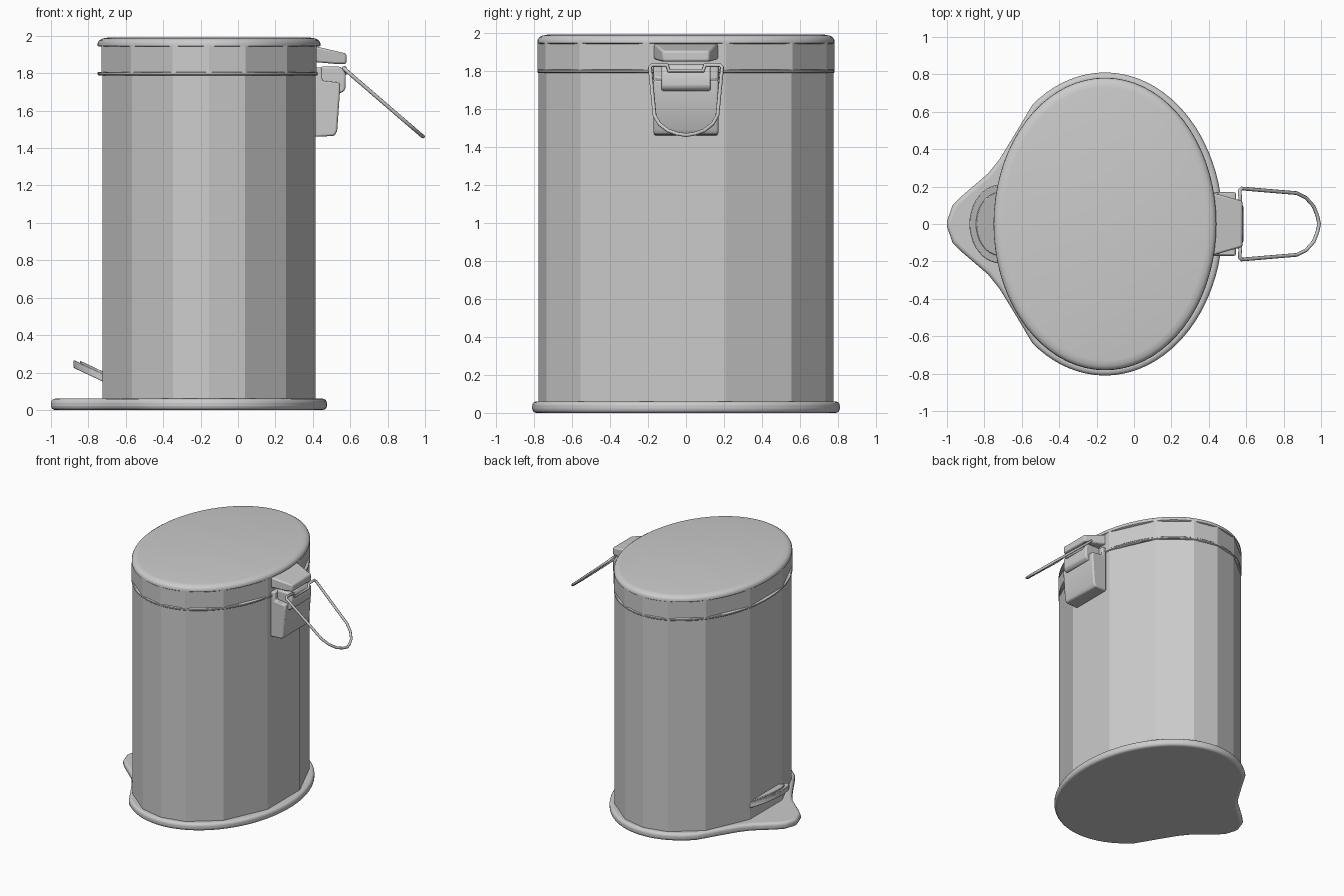
import bpy, bmesh
from math import sin, cos, pi, radians
from mathutils import Vector

if "Cube" in bpy.data.objects:
    bpy.data.objects.remove(bpy.data.objects["Cube"])

steel = bpy.data.materials.new("brushed grey")
steel.use_nodes = True
GREY = (0.6, 0.6, 0.6, 1)
steel.diffuse_color = GREY
steel.node_tree.nodes["Principled BSDF"].inputs["Base Color"].default_value = GREY

CX, RX, RY = -0.155, 0.594, 0.78   # oval of the bin


def finish(name, bm, bevel=0, segments=2, smooth=True):
    bmesh.ops.recalc_face_normals(bm, faces=bm.faces)
    mesh = bpy.data.meshes.new(name)
    bm.to_mesh(mesh)
    bm.free()
    ob = bpy.data.objects.new(name, mesh)
    bpy.context.collection.objects.link(ob)
    mesh.materials.append(steel)
    if bevel:
        mod = ob.modifiers.new("rounded edges", "BEVEL")
        mod.width, mod.segments = bevel, segments
        mod.limit_method, mod.angle_limit = "ANGLE", radians(40)
    if smooth:
        bpy.ops.object.select_all(action="DESELECT")
        ob.select_set(True)
        bpy.context.view_layer.objects.active = ob
        bpy.ops.object.shade_smooth_by_angle(angle=radians(40))
    return ob


def loft(name, loops, **kw):
    """Skin a stack of equal-length closed loops and cap both ends."""
    bm = bmesh.new()
    rings = [[bm.verts.new(p) for p in loop] for loop in loops]
    n = len(rings[0])
    for a, b in zip(rings, rings[1:]):
        for i in range(n):
            j = (i + 1) % n
            bm.faces.new((a[i], a[j], b[j], b[i]))
    bm.faces.new(rings[0][::-1])
    bm.faces.new(rings[-1])
    return finish(name, bm, **kw)


def oval(angles, z, grow=0):
    return [(CX + (RX + grow) * cos(a), (RY + grow) * sin(a), z) for a in angles]


def side_profile(name, pts, half_width, taper=0, **kw):
    """Extrude an x-z profile across y; taper narrows it with distance from the bin."""
    x0 = min(p[0] for p in pts)
    loops = [[(x, s * (half_width - taper * (x - x0)), z) for x, z in pts] for s in (-1, 1)]
    return loft(name, loops, **kw)


# Faceted drum and lid skirt share the same oval polygon
quarter = [15.6, 45.7, 71]
half = quarter + [90] + [180 - a for a in reversed(quarter)]
facets = [radians(a) for a in half + [a + 180 for a in half]]
fine = [2 * pi * i / 72 for i in range(72)]

loft("drum", [oval(facets, 0.04, -0.003), oval(facets, 1.82, -0.003)], smooth=False)
loft("lid_skirt", [oval(facets, 1.8, 0.002), oval(facets, 1.95, 0.002)], smooth=False)
loft("lid_lip", [oval(fine, z, g) for z, g in
                 ((1.788, -0.004), (1.793, 0.002), (1.803, 0.002), (1.808, -0.004))])
loft("lid_top", [oval(fine, z, g) for z, g in
                 ((1.942, -0.006), (1.947, 0.001), (1.962, 0.001), (1.975, -0.006),
                  (1.985, -0.022), (1.99, -0.05))])

# Base plate: oval that flows into a pointed tail under the pedal
tail = [(-0.64, 0.475), (-0.72, 0.345), (-0.78, 0.27), (-0.85, 0.21),
        (-0.92, 0.15), (-0.97, 0.1), (-1.0, 0.015)]
arc = [(CX + 0.63 * cos(a), 0.81 * sin(a)) for a in (radians(d) for d in range(0, 129, 4))]
upper = arc + tail
outline = upper + [(x, -y) for x, y in reversed(upper[1:])]
loft("base_plate", [[(x, y, z) for x, y in outline] for z in (0, 0.06)],
     bevel=0.022, segments=4)


# Pedal: tilted half-moon slab with a raised pad
def half_moon(name, depth, half_width, low, high):
    steps = [pi / 2 + pi * i / 20 for i in range(21)]
    flat = [(depth * cos(a), half_width * sin(a)) for a in steps]
    return loft(name, [[(-0.715 + u, v, 0.17 - 0.47 * u + h) for u, v in flat]
                       for h in (low, high)], bevel=0.005)


half_moon("pedal", 0.165, 0.21, -0.022, 0.02)
half_moon("pedal_pad", 0.13, 0.17, 0.015, 0.032)

# Hinge: cap on the lid, back plate and knuckle on the drum
side_profile("hinge_cap", [(0.41, 1.86), (0.52, 1.85), (0.58, 1.85), (0.58, 1.905), (0.41, 1.945)],
             0.17, taper=0.28, bevel=0.01)
side_profile("hinge_back_plate", [(0.41, 1.46), (0.515, 1.465), (0.53, 1.49), (0.545, 1.7),
                                  (0.545, 1.75), (0.45, 1.76), (0.45, 1.83), (0.41, 1.83)],
             0.17, bevel=0.01)
side_profile("hinge_knuckle", [(0.44, 1.69), (0.555, 1.695), (0.575, 1.715),
                               (0.575, 1.8), (0.55, 1.835), (0.44, 1.835)],
             0.13, bevel=0.01)

# Wire handle: one bent path, mirrored across y and swept with a round section
side = [(0.575, 0.09, 1.8), (0.57, 0.1, 1.83), (0.565, 0.18, 1.83), (0.575, 0.19, 1.818)]
side += [(x, y, 1.83 - 0.86 * (x - 0.56)) for x, y in
         ((0.62, 0.186), (0.87, 0.165), (0.92, 0.14), (0.96, 0.095), (0.98, 0.045))]
path = side + [(0.99, 0, 1.462)] + [(x, -y, z) for x, y, z in reversed(side)]
curve = bpy.data.curves.new("wire_handle", "CURVE")
curve.dimensions = "3D"
curve.bevel_depth, curve.bevel_resolution = 0.01, 2
spline = curve.splines.new("POLY")
spline.points.add(len(path) - 1)
for point, co in zip(spline.points, path):
    point.co = (*co, 1)
spline.use_cyclic_u = True
spline.use_smooth = True
curve.materials.append(steel)
bpy.context.collection.objects.link(bpy.data.objects.new("wire_handle", curve))
